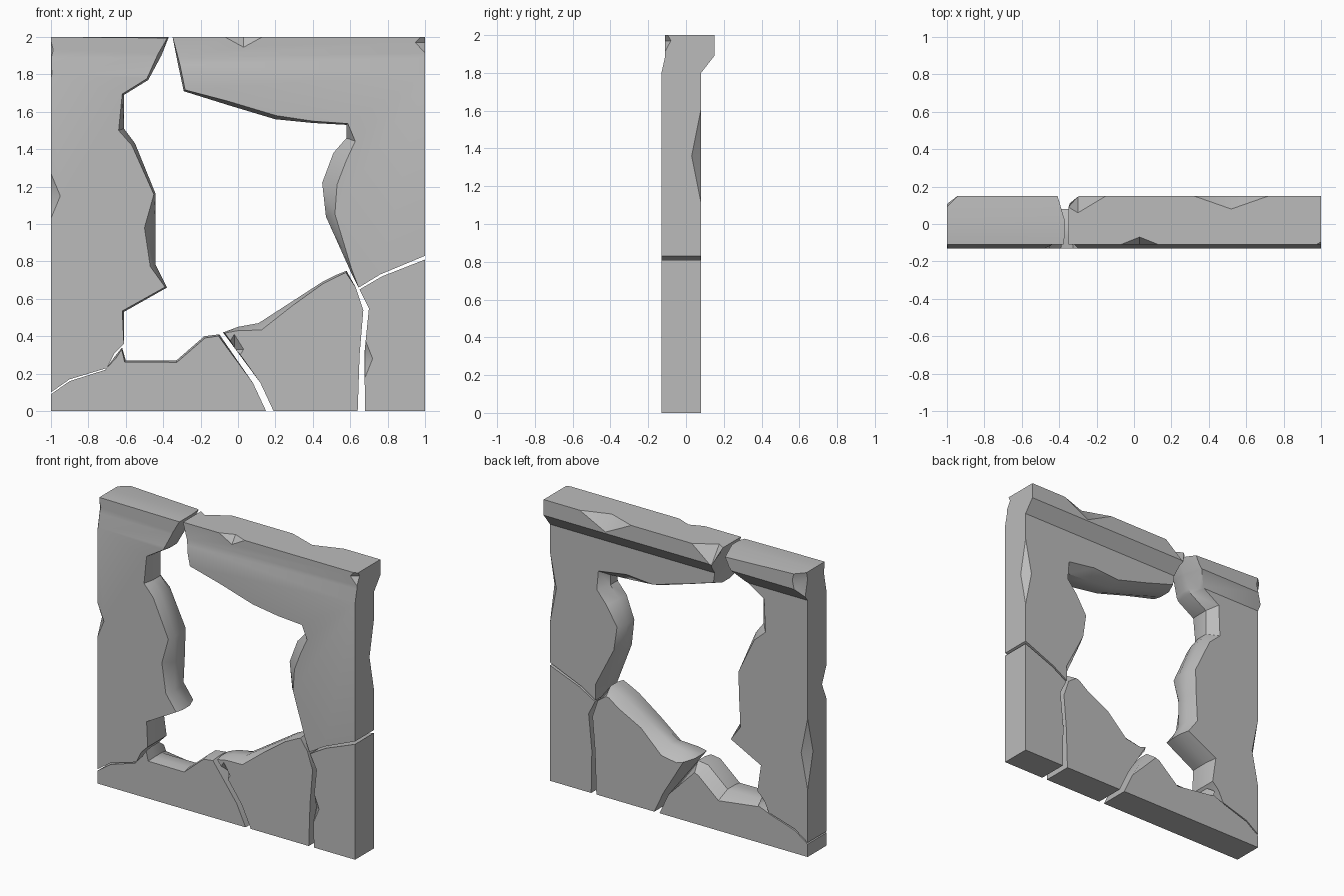
import bpy, bmesh, random
from math import radians
from mathutils import Vector, Matrix

cube = bpy.data.objects.get("Cube")
if cube:
    bpy.data.objects.remove(cube, do_unlink=True)

random.seed(4)
FRONT, BACK = -0.13, 0.08
CORNICE, LIP = 1.8, 1.89

stone = bpy.data.materials.new("grey stone")
stone.use_nodes = True
GREY = (0.5, 0.5, 0.5, 1)
stone.diffuse_color = GREY
stone.node_tree.nodes["Principled BSDF"].inputs["Base Color"].default_value = GREY


def inward(points, i):
    """Inward direction at a corner of a counter-clockwise outline."""
    a, b, c = (Vector(points[j % len(points)][:2]) for j in (i - 1, i, i + 1))
    d = (b - a).normalized() + (c - b).normalized()
    return Vector((-d.y, d.x)).normalized()


def slab(name, clean, broken, chips=()):
    """Wall piece: clean outline plus a broken run whose faces wear back."""
    points = clean + broken
    bm = bmesh.new()
    rings = []
    for y, side in ((FRONT, "front"), (-0.07, ""), (0.01, ""), (BACK, "back")):
        ring = []
        for i, p in enumerate(points):
            pos = Vector(p[:2])
            if i >= len(clean) and side:
                worn = p[2] if len(p) > 2 else 0.01
                if side == "back":
                    worn = random.uniform(0.02, 0.07)
                pos += inward(points, i) * worn
            ring.append(bm.verts.new((pos.x, y, pos.y)))
        rings.append(ring)
    n = len(points)
    bm.faces.new(rings[0])
    bm.faces.new(rings[-1][::-1])
    for r, s in zip(rings, rings[1:]):
        for i in range(n):
            j = (i + 1) % n
            bm.faces.new((r[j], r[i], s[i], s[j]))
    # Flare the top of the wall into a cornice
    for z in (CORNICE, LIP):
        bmesh.ops.bisect_plane(bm, geom=bm.verts[:] + bm.edges[:] + bm.faces[:],
                               plane_co=(0, 0, z), plane_no=(0, 0, 1))
    for v in bm.verts:
        t = min(1, max(0, (v.co.z - CORNICE) / (LIP - CORNICE)))
        v.co.y += t * (0.02 * v.co.y / FRONT if v.co.y < 0 else 0.07 * v.co.y / BACK)
    bmesh.ops.recalc_face_normals(bm, faces=bm.faces)
    mesh = bpy.data.meshes.new(name)
    bm.to_mesh(mesh)
    bm.free()
    obj = bpy.data.objects.new(name, mesh)
    bpy.context.collection.objects.link(obj)
    if chips:
        chip_away(obj, chips)
    obj.data.materials.clear()
    obj.data.materials.append(stone)
    bpy.ops.object.select_all(action="DESELECT")
    obj.select_set(True)
    bpy.context.view_layer.objects.active = obj
    bpy.ops.object.shade_smooth_by_angle(angle=radians(35))


def chip_away(obj, chips):
    """Cut faceted diamond chips out of the edges."""
    bm = bmesh.new()
    for centre, size in chips:
        m = Matrix.Translation(centre) @ Matrix.Diagonal((*size, 1))
        for flip in (1, -1):
            top = bm.verts.new(m @ Vector((0, 0, flip)))
            ring = [bm.verts.new(m @ Vector(c))
                    for c in ((1, 0, 0), (0, 1, 0), (-1, 0, 0), (0, -1, 0))]
            for a, b in zip(ring, ring[1:] + ring[:1]):
                bm.faces.new((a, b, top) if flip > 0 else (b, a, top))
    bmesh.ops.remove_doubles(bm, verts=bm.verts, dist=0.0001)
    mesh = bpy.data.meshes.new("chip_cutter")
    bm.to_mesh(mesh)
    bm.free()
    cutter = bpy.data.objects.new("chip_cutter", mesh)
    cutter.hide_render = True
    bpy.context.collection.objects.link(cutter)
    mod = obj.modifiers.new("chips", "BOOLEAN")
    mod.operation = "DIFFERENCE"
    mod.solver = "EXACT"
    mod.object = cutter
    graph = bpy.context.evaluated_depsgraph_get()
    result = bpy.data.meshes.new_from_object(obj.evaluated_get(graph))
    obj.modifiers.clear()
    obj.data = result
    bpy.data.objects.remove(cutter, do_unlink=True)


# Tall left pillar with its cornice stub
slab("left_pillar",
     [(-1, 2), (-1, 0.1), (-0.9, 0.17), (-0.7, 0.23), (-0.66, 0.31), (-0.61, 0.36)],
     [(-0.61, 0.53), (-0.38, 0.66), (-0.44, 0.78, 0.03), (-0.44, 0.98, 0.06),
      (-0.44, 1.16), (-0.55, 1.43, 0.02), (-0.61, 1.51, 0.03), (-0.61, 1.69),
      (-0.48, 1.77), (-0.41, 1.9, 0.02), (-0.37, 2, 0.01)],
     [((-1, 0.15, 1.95), (0.07, 0.07, 0.3)), ((-1, -0.15, 1.93), (0.06, 0.05, 0.25)),
      ((-1, FRONT, 1.15), (0.05, 0.05, 0.12)), ((-1, BACK, 0.72), (0.05, 0.06, 0.25))])

# Upper right wall with the long cornice
slab("right_wall",
     [(0.645, 0.66), (0.76, 0.73), (1, 0.83), (1, 2), (-0.35, 2)],
     [(-0.32, 1.85), (-0.29, 1.71), (-0.05, 1.635, 0.02), (0.2, 1.56, 0.02),
      (0.4, 1.54), (0.58, 1.53), (0.58, 1.46, 0.05), (0.51, 1.38, 0.08),
      (0.45, 1.22, 0.08), (0.47, 1.04, 0.05), (0.6, 0.75)],
     [((0.03, -0.15, 2), (0.2, 0.08, 0.11)), ((0.52, 0.15, 2), (0.2, 0.07, 0.1)),
      ((1, -0.15, 1.97), (0.12, 0.07, 0.13)), ((-0.3, 0.15, 2), (0.15, 0.09, 0.12)),
      ((1, BACK, 1.36), (0.05, 0.05, 0.25))])

# Three broken blocks along the ground
slab("base_left",
     [(-0.71, 0.22), (-0.9, 0.16), (-1, 0.09), (-1, 0), (0.15, 0), (0.08, 0.15)],
     [(-0.1, 0.41), (-0.18, 0.4), (-0.33, 0.27), (-0.6, 0.27), (-0.62, 0.34), (-0.66, 0.29)])

slab("base_middle",
     [(0.12, 0.15), (0.19, 0), (0.64, 0), (0.65, 0.3), (0.67, 0.54), (0.63, 0.66)],
     [(0.58, 0.75), (0.53, 0.73), (0.45, 0.69), (0.28, 0.58, 0.02), (0.11, 0.47, 0.04),
      (0, 0.45, 0.02), (-0.08, 0.42)],
     [((-0.02, FRONT, 0.33), (0.05, 0.05, 0.08))])

slab("base_right",
     [(0.675, 0.3), (0.68, 0), (1, 0), (1, 0.81), (0.77, 0.72), (0.65, 0.65), (0.7, 0.55)],
     [],
     [((0.68, FRONT, 0.28), (0.04, 0.04, 0.1))])
